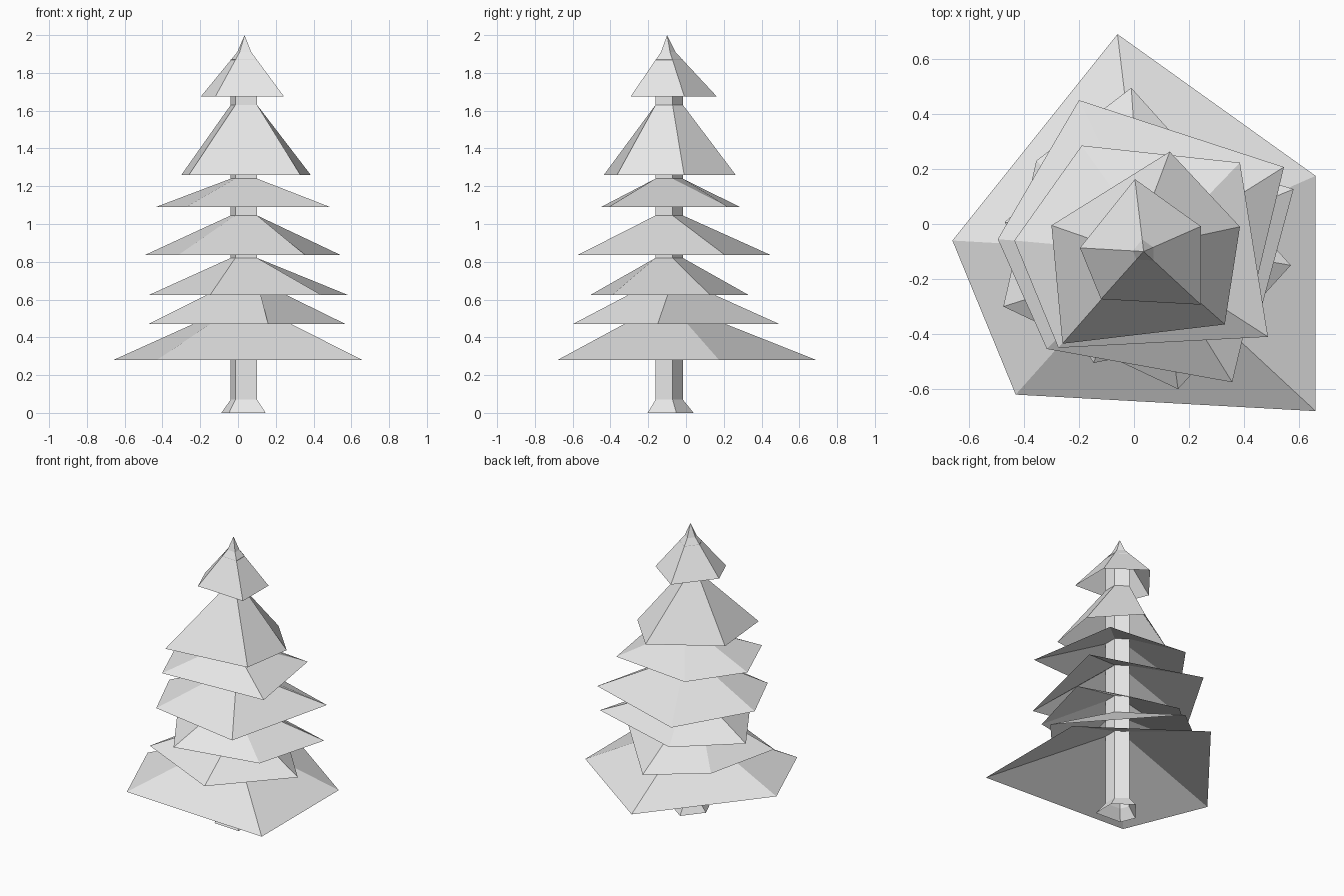
import bpy, bmesh

if "Cube" in bpy.data.objects:
    bpy.data.objects.remove(bpy.data.objects["Cube"])

grey = bpy.data.materials.new("light_grey")
grey.diffuse_color = (0.8, 0.8, 0.8, 1)
grey.use_nodes = True
grey.node_tree.nodes["Principled BSDF"].inputs["Base Color"].default_value = grey.diffuse_color

CENTRE = (0.035, -0.10)
# irregular five-sided outline shared by trunk, foot, lowest and top tiers
OUTLINE = [(-0.095, 0.79), (0.625, 0.275), (0.625, -0.58), (-0.465, -0.52), (-0.695, 0.04)]
TRUNK_SCALE = 0.106


def ring(scale):
    return [(CENTRE[0] + x * scale, CENTRE[1] + y * scale) for x, y in OUTLINE]


def loft(name, sections, tip=None):
    """Open shell through (height, points) sections, optionally closed to a tip."""
    bm = bmesh.new()
    rows = [[bm.verts.new((x, y, z)) for x, y in pts] for z, pts in sections]
    for low, high in zip(rows, rows[1:]):
        for i in range(5):
            j = (i + 1) % 5
            # outline runs clockwise, so wind each side to face outwards
            bm.faces.new((low[j], low[i], high[i], high[j]))
    if tip is not None:
        point = bm.verts.new((*CENTRE, tip))
        for i in range(5):
            bm.faces.new((rows[-1][(i + 1) % 5], rows[-1][i], point))
    mesh = bpy.data.meshes.new(name)
    bm.to_mesh(mesh)
    bm.free()
    mesh.materials.append(grey)
    obj = bpy.data.objects.new(name, mesh)
    bpy.context.collection.objects.link(obj)


# trunk with flared foot
loft("trunk", [(0, ring(0.178)), (0.07, ring(TRUNK_SCALE)), (1.87, ring(TRUNK_SCALE))])

# hollow branch skirts: bottom height, top height, bottom outline
tiers = [
    (0.28, 0.56, ring(1.0)),
    (0.47, 0.70, [(-0.01, 0.495), (0.57, -0.15), (0.16, -0.60), (-0.475, -0.30), (-0.355, 0.23)]),
    (0.625, 0.82, [(-0.10, 0.33), (0.58, 0.127), (0.44, -0.39), (-0.147, -0.505), (-0.47, 0.007)]),
    (0.835, 1.045, [(-0.20, 0.45), (0.545, 0.207), (0.357, -0.575), (-0.317, -0.454), (-0.495, -0.055)]),
    (1.09, 1.24, [(-0.19, 0.285), (0.385, 0.223), (0.487, -0.41), (-0.275, -0.45), (-0.435, -0.06)]),
    (1.26, 1.63, [(0.13, 0.263), (0.385, -0.01), (0.33, -0.365), (-0.26, -0.435), (-0.30, -0.005)]),
]
for n, (low, high, outline) in enumerate(tiers, 1):
    loft(f"branch_tier_{n}", [(low, outline), (high, ring(TRUNK_SCALE))])

# pointed crown
loft("crown", [(1.675, ring(0.333)), (1.91, ring(0.056))], tip=2.0)
